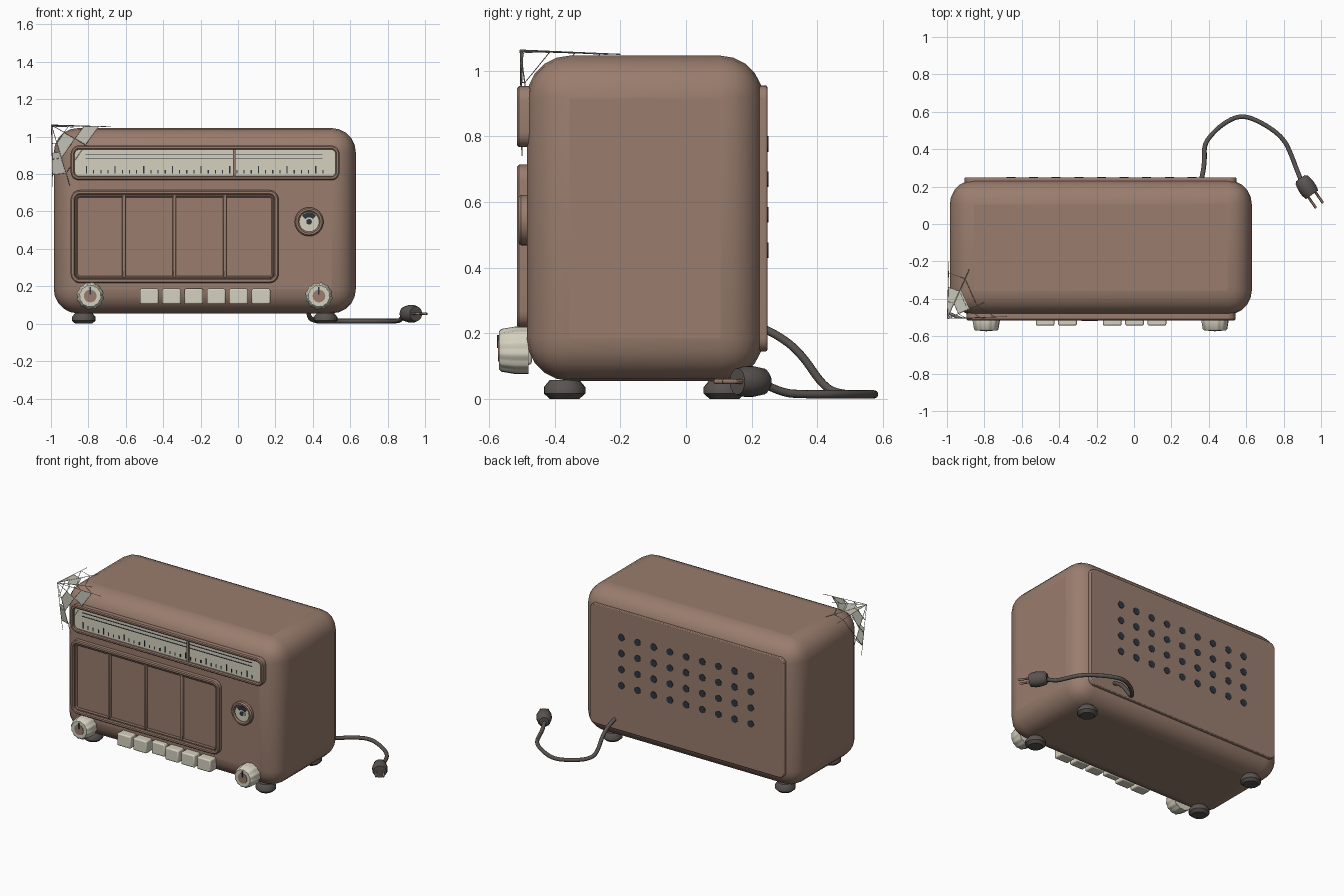
import bpy, bmesh, math
from mathutils import Matrix, Vector

if "Cube" in bpy.data.objects:
    bpy.data.objects.remove(bpy.data.objects["Cube"])

# ---- colours ----
def material(name, *rgb):
    m = bpy.data.materials.new(name)
    m.diffuse_color = (*rgb, 1)
    m.use_nodes = True
    m.node_tree.nodes["Principled BSDF"].inputs["Base Color"].default_value = m.diffuse_color
    return m

BROWN = material("brown casing", 0.32, 0.205, 0.155)
CREAM = material("cream plastic", 0.66, 0.63, 0.52)
RUBBER = material("dark grey rubber", 0.10, 0.088, 0.082)
BLACK = material("blue black", 0.028, 0.035, 0.05)
WEB = material("dusty grey", 0.56, 0.55, 0.48)

# ---- helpers ----
def finish(bm, name, mat, bevel=0, segs=2, angle=40):
    bmesh.ops.recalc_face_normals(bm, faces=bm.faces)
    me = bpy.data.meshes.new(name)
    bm.to_mesh(me)
    bm.free()
    ob = bpy.data.objects.new(name, me)
    bpy.context.collection.objects.link(ob)
    me.materials.append(mat)
    if bevel:
        b = ob.modifiers.new("Bevel", 'BEVEL')
        b.width, b.segments, b.limit_method = bevel, segs, 'ANGLE'
    bpy.ops.object.select_all(action='DESELECT')
    ob.select_set(True)
    bpy.context.view_layer.objects.active = ob
    bpy.ops.object.shade_smooth_by_angle(angle=math.radians(angle))
    return ob

def box(name, mat, lo, hi, bevel=0, segs=2, angle=40):
    bm = bmesh.new()
    bmesh.ops.create_cube(bm, size=1)
    for v in bm.verts:
        v.co = [lo[i] + (v.co[i] + 0.5) * (hi[i] - lo[i]) for i in range(3)]
    return finish(bm, name, mat, bevel, segs, angle)

def round_rect(x0, x1, z0, z1, r, n=5):
    pts = []
    for k, (cx, cz) in enumerate([(x1 - r, z1 - r), (x0 + r, z1 - r),
                                  (x0 + r, z0 + r), (x1 - r, z0 + r)]):
        for i in range(n + 1):
            a = math.pi / 2 * (k + i / n)
            pts.append((cx + r * math.cos(a), cz + r * math.sin(a)))
    return pts

def skin(bm, loops, closed=False):
    rings = [[bm.verts.new(p) for p in loop] for loop in loops]
    n = len(rings[0])
    for a, b in zip(rings, rings[1:] + (rings[:1] if closed else [])):
        for i in range(n):
            bm.faces.new((a[i], a[(i + 1) % n], b[(i + 1) % n], b[i]))
    return rings

def plate(name, mat, outline, y0, y1, bevel=0):
    bm = bmesh.new()
    r = skin(bm, [[(x, y, z) for x, z in outline] for y in (y0, y1)])
    bm.faces.new(r[0])
    bm.faces.new(r[1])
    return finish(bm, name, mat, bevel)

def frame(name, x0, x1, z0, z1, r, w, y0, y1):
    e = 0.006                                   # softened front edges
    def ring(d, y):
        return [(x, y, z) for x, z in
                round_rect(x0 + d, x1 - d, z0 + d, z1 - d, r - d)]
    bm = bmesh.new()
    skin(bm, [ring(0, y0), ring(0, y1 + e), ring(e, y1), ring(w - e, y1),
              ring(w, y1 + e), ring(w, y0)], True)
    return finish(bm, name, BROWN)

def lathe(name, mat, profile, loc, axis, n=24, flute=0):
    bm = bmesh.new()
    skin(bm, [[(r * (1 - flute * (i % 4 < 2)) * math.cos(math.tau * i / n),
                r * (1 - flute * (i % 4 < 2)) * math.sin(math.tau * i / n), h)
               for i in range(n)] for r, h in profile])
    bmesh.ops.remove_doubles(bm, verts=bm.verts, dist=1e-5)
    q = Vector(axis).to_track_quat('Z', 'Y').to_matrix().to_4x4()
    bm.transform(Matrix.Translation(loc) @ q)
    return finish(bm, name, mat)

def wire(name, mat, paths, radius, res=2, kind='POLY'):
    cu = bpy.data.curves.new(name, 'CURVE')
    cu.dimensions, cu.bevel_depth, cu.bevel_resolution = '3D', radius, res
    cu.use_fill_caps = True
    cu.resolution_u = 6
    for path in paths:
        s = cu.splines.new(kind)
        s.points.add(len(path) - 1)
        for p, co in zip(s.points, path):
            p.co = (*co, 1)
        if kind == 'NURBS':
            s.order_u, s.use_endpoint_u = 3, True
    cu.materials.append(mat)
    bpy.context.collection.objects.link(bpy.data.objects.new(name, cu))

FRONT = (0, -1, 0)

# ---- casing, feet and back cover ----
box("casing", BROWN, (-0.985, -0.485, 0.055), (0.63, 0.235, 1.046), 0.13, 5, 50)
for x in (-0.825, 0.468):
    for y in (-0.37, 0.117):
        lathe("foot", RUBBER, [(0, 0), (0.045, 0), (0.063, 0.016), (0.063, 0.036),
                               (0.045, 0.058), (0, 0.058)], (x, y, 0), (0, 0, 1))
plate("back_cover", BROWN, round_rect(-0.906, 0.548, 0.145, 0.955, 0.04), 0.22, 0.248, 0.005)
for i in range(9):
    for j in range(4):
        lathe("vent_hole", BLACK, [(0.024, 0), (0.024, 0.005), (0, 0.005)],
              (0.31 - 0.121 * i, 0.246, 0.777 - 0.108 * j), (0, 1, 0), 12)

# ---- tuning dial ----
frame("dial_frame", -0.895, 0.543, 0.767, 0.953, 0.045, 0.022, -0.47, -0.515)
plate("dial_face", CREAM, round_rect(-0.878, 0.526, 0.784, 0.936, 0.03), -0.47, -0.498)
for z in (0.882, 0.906):
    box("dial_line", BLACK, (-0.815, -0.501, z - 0.002), (0.452, -0.497, z + 0.002))
for i in range(34):
    x = -0.81 + i * 0.0383
    h = 0.04 if i % 4 == 0 else 0.02
    box("dial_tick", BLACK, (x - 0.003, -0.501, 0.803), (x + 0.003, -0.497, 0.803 + h))
box("dial_needle", BROWN, (-0.028, -0.509, 0.786), (-0.014, -0.496, 0.934))

# ---- speaker panel ----
frame("speaker_frame", -0.895, 0.217, 0.217, 0.714, 0.05, 0.024, -0.47, -0.515)
frame("speaker_inner_frame", -0.873, 0.195, 0.239, 0.692, 0.03, 0.016, -0.47, -0.503)
plate("speaker_panel", BROWN, round_rect(-0.865, 0.187, 0.247, 0.684, 0.02), -0.47, -0.492)
for x in (-0.61, -0.34, -0.07):
    box("speaker_bar", BROWN, (x - 0.009, -0.51, 0.247), (x + 0.009, -0.48, 0.7), 0.005)

# ---- tuning eye ----
EYE = (0.38, -0.47, 0.545)
lathe("eye_ring", BROWN, [(0.077, 0), (0.077, 0.033), (0.07, 0.041), (0.06, 0.041),
                          (0.053, 0.033), (0.053, 0)], EYE, FRONT, 32)
lathe("eye_face", CREAM, [(0.054, 0), (0.054, 0.028), (0, 0.028)], EYE, FRONT, 32)
wedge = [(0.38, 0.54)] + [(0.38 + 0.05 * math.cos(a), 0.545 + 0.05 * math.sin(a))
                          for a in [math.radians(40 + 10 * k) for k in range(11)]]
plate("eye_wedge", BLACK, wedge, -0.497, -0.501)
lathe("eye_rim", CREAM, [(0.024, 0), (0.024, 0.033), (0, 0.033)], EYE, FRONT)
lathe("eye_pupil", BLACK, [(0.015, 0), (0.015, 0.035), (0, 0.035)], EYE, FRONT)

# ---- knobs ----
for x in (-0.79, 0.433):
    at = (x, -0.48, 0.148)
    lathe("knob", CREAM, [(0, 0), (0.073, 0), (0.073, 0.04), (0.066, 0.082),
                          (0.058, 0.09), (0, 0.09)], at, FRONT, 48, 0.05)
    lathe("knob_hub", BROWN, [(0.034, 0.08), (0.034, 0.093), (0, 0.093)], at, FRONT)
    box("knob_pointer", BLACK, (x - 0.004, -0.576, 0.155), (x + 0.004, -0.568, 0.195))

# ---- push buttons, the third one pressed ----
for i in range(6):
    x = -0.475 + 0.1195 * i
    box("push_button", CREAM, (x - 0.05, -0.518 if i == 2 else -0.543, 0.104),
        (x + 0.05, -0.47, 0.187), 0.008)

# ---- power cord and plug ----
wire("power_cord", RUBBER, [[(0.36, 0.235, 0.215), (0.37, 0.28, 0.195), (0.378, 0.35, 0.14),
     (0.375, 0.42, 0.035), (0.41, 0.475, 0.014), (0.48, 0.54, 0.014), (0.575, 0.585, 0.014),
     (0.69, 0.54, 0.014), (0.80, 0.46, 0.014), (0.845, 0.36, 0.014), (0.87, 0.29, 0.018),
     (0.895, 0.23, 0.05)]], 0.0125, 3, 'NURBS')
d = Vector((0.08, -0.115, 0)).normalized()
base = Vector((0.89, 0.245, 0.053))
lathe("plug", RUBBER, [(0, 0), (0.028, 0), (0.04, 0.012), (0.047, 0.05), (0.047, 0.08),
                       (0.04, 0.108), (0, 0.108)], base, d)
side = Vector((-d.y, d.x, 0)) * 0.023
for s in (-1, 1):
    lathe("plug_prong", BROWN, [(0.007, 0), (0.007, 0.075), (0.004, 0.079), (0, 0.079)],
          base + d * 0.1 + side * s, d, 8)

# ---- cobweb draped over the front left corner ----
apex = Vector((-0.998, -0.505, 1.063))
tips = [Vector(p) for p in [(-0.99, -0.46, 0.73), (-0.90, -0.5, 0.74), (-0.77, -0.5, 0.93),
        (-0.68, -0.495, 1.053), (-0.80, -0.42, 1.056), (-0.88, -0.24, 1.05),
        (-0.99, -0.20, 1.05)]]
levels = (0.3, 0.55, 0.8)
def knot(i, t):
    return apex.lerp(tips[i % len(tips)], t)
strands = [[apex, t] for t in tips]
for t in levels:
    strands.append([knot(i, t) for i in range(len(tips) + 1)])
wire("cobweb_strands", WEB, strands, 0.0018, 0)
bm = bmesh.new()
for i, a, b in [(0, 0.45, 0.8), (1, 0.3, 0.55), (2, 0.55, 0.8), (4, 0.3, 0.6), (5, 0.02, 0.55)]:
    bm.faces.new([bm.verts.new(p) for p in
                  (knot(i, a), knot(i, b), knot(i + 1, b), knot(i + 1, a))])
finish(bm, "cobweb_sheets", WEB)
